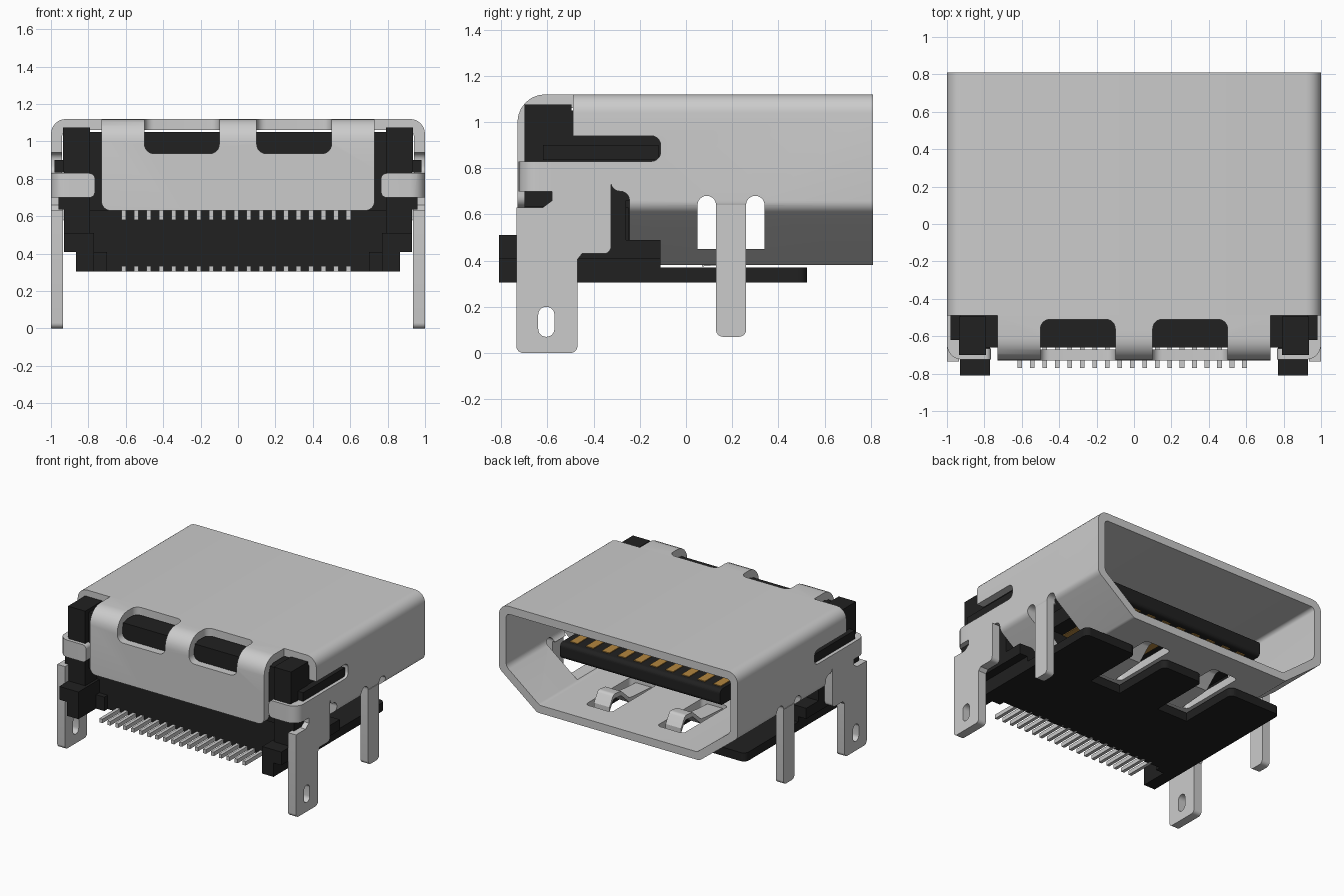
import bpy, bmesh, math
from mathutils import Vector

if "Cube" in bpy.data.objects:
    bpy.data.objects.remove(bpy.data.objects["Cube"])


def material(name, rgb):
    m = bpy.data.materials.new(name)
    m.diffuse_color = (*rgb, 1)
    m.use_nodes = True
    m.node_tree.nodes["Principled BSDF"].inputs["Base Color"].default_value = m.diffuse_color
    return m


METAL = material("steel grey", (0.60, 0.60, 0.60))
BLACK = material("black plastic", (0.015, 0.015, 0.015))
GOLD = material("contact gold", (0.45, 0.24, 0.05))


def rounded(pts, seg=6):
    """Points are (a, b) or (a, b, corner radius)."""
    out = []
    for i, q in enumerate(pts):
        p = Vector(q[:2])
        if len(q) < 3:
            out.append(p)
            continue
        r = q[2]
        u = (Vector(pts[i - 1][:2]) - p).normalized()
        v = (Vector(pts[(i + 1) % len(pts)][:2]) - p).normalized()
        ang = u.angle(v)
        c = p + (u + v).normalized() * r / math.sin(ang / 2)
        d = r / math.tan(ang / 2)
        a, b, w = p + u * d - c, p + v * d - c, math.pi - ang
        for k in range(seg + 1):
            t = k / seg
            out.append(c + (a * math.sin((1 - t) * w) + b * math.sin(t * w)) / math.sin(w))
    return out


def prism(name, pts, axis, lo, hi, mat=METAL):
    """Extrude a flat outline along an axis from lo to hi."""
    place = {"x": lambda p, t: (t, p[0], p[1]),
             "y": lambda p, t: (p[0], t, p[1]),
             "z": lambda p, t: (p[0], p[1], t)}[axis]
    bm = bmesh.new()
    loop = rounded(pts)
    n = len(loop)
    a = [bm.verts.new(place(p, lo)) for p in loop]
    b = [bm.verts.new(place(p, hi)) for p in loop]
    bm.faces.new(a)
    bm.faces.new(b[::-1])
    for i in range(n):
        j = (i + 1) % n
        bm.faces.new((a[i], b[i], b[j], a[j]))
    bmesh.ops.recalc_face_normals(bm, faces=bm.faces)
    me = bpy.data.meshes.new(name)
    bm.to_mesh(me)
    bm.free()
    me.materials.append(mat)
    ob = bpy.data.objects.new(name, me)
    bpy.context.collection.objects.link(ob)
    return ob


def rect(a0, a1, b0, b1, r=0):
    pts = [(a0, b0), (a1, b0), (a1, b1), (a0, b1)]
    return [(*p, r) for p in pts] if r else pts


def box(name, x0, x1, y0, y1, z0, z1, mat=BLACK):
    return prism(name, rect(x0, x1, y0, y1), "z", z0, z1, mat)


def cut(ob, cutter, op="DIFFERENCE"):
    m = ob.modifiers.new("cut", "BOOLEAN")
    m.operation, m.solver, m.object = op, "EXACT", cutter
    bpy.context.view_layer.objects.active = ob
    bpy.ops.object.modifier_apply(modifier=m.name)
    bpy.data.objects.remove(cutter)


def mirror(ob):
    ob.modifiers.new("mirror", "MIRROR")
    return ob


def smooth(ob):
    bpy.ops.object.select_all(action="DESELECT")
    ob.select_set(True)
    bpy.context.view_layer.objects.active = ob
    bpy.ops.object.shade_smooth_by_angle(angle=math.radians(30))


# Metal shell tube with the plug-shaped section
def section(top, side, knee, bottom, foot, r):
    half = [(foot, bottom, 0.04), (side, knee, 0.06), (side, top, r)]
    return half + [(-x, z, q) for x, z, q in reversed(half)]


shell = prism("shell", section(1.12, 1.0, 0.63, 0.38, 0.68, 0.08), "y", -0.49, 0.81)
cut(shell, prism("c", section(1.06, 0.94, 0.66, 0.44, 0.66, 0.03), "y", -0.6, 0.9))
# side slots, openings beside the middle legs, and the cut-away front end
cut(shell, prism("c", [(-0.6, 0.83), (-0.11, 0.83, 0.04), (-0.11, 0.94, 0.04),
                       (-0.46, 0.94, 0.0), (-0.49, 0.955), (-0.6, 0.955)][:3] +
                 [(-0.49, 0.94), (-0.6, 0.94)], "x", -1.2, 1.2))
cut(shell, prism("c", [(0.05, 0.45), (0.34, 0.45), (0.34, 0.68, 0.039), (0.26, 0.68, 0.039),
                       (0.26, 0.64), (0.13, 0.64), (0.13, 0.68, 0.039), (0.05, 0.68, 0.039)],
                 "x", -1.2, 1.2))
cut(shell, prism("c", [(-0.6, 0.2), (-0.245, 0.2), (-0.245, 0.70, 0.039),
                       (-0.325, 0.70, 0.039), (-0.325, 0.83), (-0.6, 0.83)], "x", -1.2, 1.2))
for s in (-0.3, 0.3):
    cut(shell, prism("c", rect(s - 0.11, s + 0.11, 0.08, 0.62, 0.03), "z", 0.3, 0.5))
smooth(shell)

# Front plate folded down from the roof, with two windows
plate = prism("front_plate", [(-0.49, 1.12), (-0.73, 1.12, 0.12), (-0.73, 0.63), (-0.67, 0.63),
                              (-0.67, 1.06, 0.06), (-0.49, 1.06)], "x", -0.73, 0.73)
cut(plate, prism("c", [(-0.73, 0.63, 0.05), (0.73, 0.63, 0.05), (0.73, 1.3), (-0.73, 1.3)],
                 "y", -0.9, -0.3), "INTERSECT")
for s in (-0.3, 0.3):
    cut(plate, prism("c", [(s - 0.2, 0.935, 0.05), (s + 0.2, 0.935, 0.05),
                           (s + 0.2, 1.3), (s - 0.2, 1.3)], "y", -0.9, -0.62))
    cut(plate, prism("c", [(s - 0.2, -0.9), (s + 0.2, -0.9), (s + 0.2, -0.51, 0.05),
                           (s - 0.2, -0.51, 0.05)], "z", 1.0, 1.3))
smooth(plate)

# Front legs with slotted feet, wrap-around bands and middle legs
leg = prism("front_leg", [(-0.735, 0, 0.03), (-0.47, 0, 0.03), (-0.47, 0.405), (-0.45, 0.43),
                          (-0.325, 0.43, 0.03), (-0.325, 0.83), (-0.58, 0.83), (-0.58, 0.66),
                          (-0.62, 0.63), (-0.735, 0.63)], "x", 0.935, 1.0)
cut(leg, prism("c", rect(-0.64, -0.57, 0.07, 0.20, 0.034), "x", 0.8, 1.2))
smooth(leg)
mirror(leg)
band = prism("side_band", [(1, -0.58), (1, -0.725, 0.08), (0.765, -0.725), (0.765, -0.665),
                           (0.935, -0.665, 0.02), (0.935, -0.58)], "z", 0.70, 0.83)
cut(band, prism("c", [(0.765, 0.70, 0.03), (1.1, 0.70), (1.1, 0.83), (0.765, 0.83, 0.03)],
                "y", -0.9, -0.5), "INTERSECT")
smooth(band)
mirror(band)
mid = prism("middle_leg", [(0.13, 0.07, 0.03), (0.26, 0.07, 0.03), (0.26, 0.64), (0.13, 0.64)],
            "x", 0.935, 1.0)
smooth(mid)
mirror(mid)

# Spring fingers in the shell floor
arch = [(0.07, 0.41), (0.34, 0.43), (0.44, 0.52, 0.04), (0.53, 0.53, 0.03), (0.58, 0.45)]
for s in (-0.3, 0.3):
    under = [(y, z - 0.035, *r) for y, z, *r in reversed(arch)]
    smooth(prism("spring_finger", arch + under, "x", s - 0.065, s + 0.065))

# Black plastic housing
box("housing_upper", -0.79, 0.79, -0.66, -0.3, 0.63, 1.05)
box("housing_lower", -0.80, 0.80, -0.56, -0.25, 0.305, 0.63)
box("housing_rear", -0.93, 0.93, -0.40, -0.10, 0.66, 1.05)
box("housing_rear_core", -0.64, 0.64, -0.30, -0.10, 0.40, 0.68)
mirror(box("corner_column", 0.79, 0.93, -0.70, -0.26, 0.41, 1.05))
mirror(box("corner_cap", 0.79, 0.935, -0.70, -0.495, 0.84, 1.075))
mirror(box("side_arm", 0.92, 0.98, -0.62, -0.12, 0.835, 0.90))
mirror(box("notch_fill", 0.92, 0.96, -0.70, -0.56, 0.635, 0.70))
mirror(box("foot_upper", 0.77, 0.93, -0.81, -0.5, 0.41, 0.51))
mirror(box("foot_lower", 0.77, 0.865, -0.81, -0.5, 0.305, 0.41))
mirror(box("side_block", 0.75, 0.93, -0.47, -0.11, 0.41, 0.49))
mirror(box("side_block_lower", 0.70, 0.865, -0.6, -0.11, 0.305, 0.41))

# Base plate with two notches under the springs
half = [(0.865, -0.56), (0.865, 0.525, 0.04), (0.43, 0.525, 0.04), (0.43, 0.05),
        (0.17, 0.05), (0.17, 0.525, 0.04)]
prism("base_plate", half + [(-p[0], *p[1:]) for p in reversed(half)], "z", 0.305, 0.37, BLACK)

# Tongue inside the opening, with gold contacts above and below
prism("tongue", [(-0.2, 0.69), (0.55, 0.69, 0.03), (0.55, 0.81, 0.03), (-0.2, 0.81)],
      "x", -0.67, 0.67, BLACK)
for i in range(19):
    x = -0.61 + i * 0.0667
    z = 0.809 if i % 2 == 0 else 0.684
    box("contact", x - 0.032, x + 0.032, -0.1, 0.50, z, z + 0.007, GOLD)
    # Solder tail and upper pin
    box("solder_tail", x - 0.0125, x + 0.0125, -0.77, -0.54, 0.305, 0.335, METAL)
    box("upper_pin", x - 0.0125, x + 0.0125, -0.61, -0.55, 0.58, 0.64, METAL)
